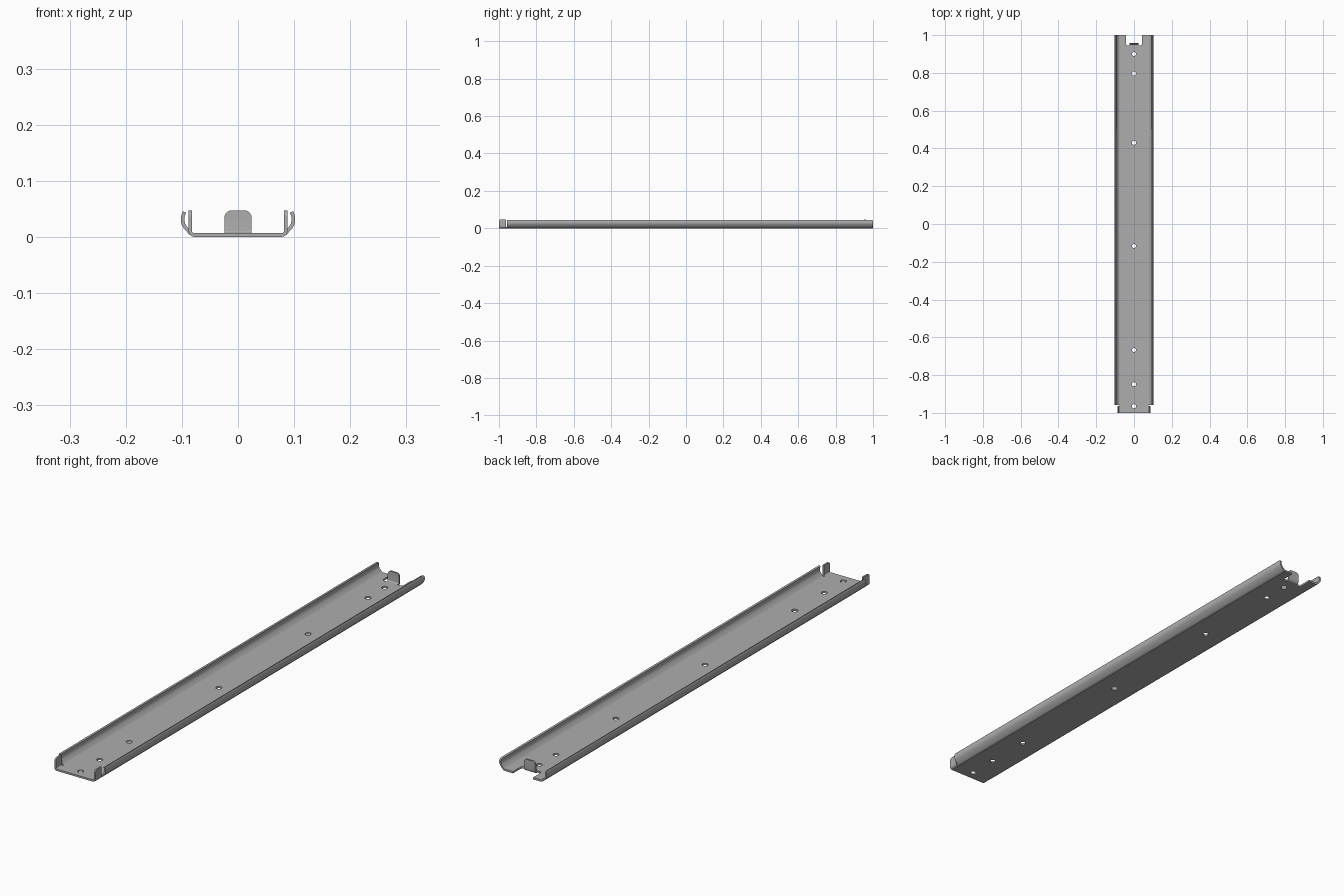
import bpy
import bmesh
import math
from mathutils import Vector, Matrix

default = bpy.data.objects.get("Cube")
if default:
    bpy.data.objects.remove(default, do_unlink=True)

T = 0.007          # sheet thickness
TOP = 0.047        # height of the upright tabs
FLOOR_X = 0.078    # half width of the flat floor

steel = bpy.data.materials.new("grey steel")
steel.use_nodes = True
GREY = (0.42, 0.42, 0.42, 1)
steel.diffuse_color = GREY
steel.node_tree.nodes["Principled BSDF"].inputs["Base Color"].default_value = GREY


def finish(name, bm):
    bmesh.ops.recalc_face_normals(bm, faces=bm.faces)
    mesh = bpy.data.meshes.new(name)
    bm.to_mesh(mesh)
    bm.free()
    mesh.materials.append(steel)
    obj = bpy.data.objects.new(name, mesh)
    bpy.context.collection.objects.link(obj)
    return obj


def smooth(obj):
    bpy.ops.object.select_all(action="DESELECT")
    obj.select_set(True)
    bpy.context.view_layer.objects.active = obj
    bpy.ops.object.shade_smooth_by_angle(angle=math.radians(35))


def outline(path, thick):
    """Closed strip of the given thickness around an open centre line."""
    pts = [Vector(p) for p in path]
    left, right = [], []
    for i, p in enumerate(pts):
        d = (pts[min(i + 1, len(pts) - 1)] - pts[max(i - 1, 0)]).normalized()
        n = Vector((-d.y, d.x)) * thick / 2
        left.append(p + n)
        right.append(p - n)
    return left, right


def bent_strip(name, path, thick, start, end, r_start, r_end, place):
    """Sweep a bent sheet from start to end, rounding its upper corners."""
    left, right = outline(path, thick)
    top = max(p[1] for p in path)

    def inset(z, r):
        h = z - (top - r)
        if r == 0 or h <= 0:
            return 0
        return r - math.sqrt(max(r * r - min(h, r) ** 2, 0))

    bm = bmesh.new()
    rows = []
    for a, b, mid in zip(left, right, path):
        i0 = start + inset(mid[1], r_start)
        i1 = end - inset(mid[1], r_end)
        rows.append([bm.verts.new(place(p, s))
                     for p, s in ((a, i0), (b, i0), (b, i1), (a, i1))])
    for r, q in zip(rows, rows[1:]):
        for k in range(4):
            bm.faces.new((r[k], r[(k + 1) % 4], q[(k + 1) % 4], q[k]))
    bm.faces.new(rows[0])
    bm.faces.new(rows[-1])
    obj = finish(name, bm)
    smooth(obj)
    return obj


def bend_up(x0, x1, r):
    """Centre line running along the floor, then bending straight up."""
    z0, arc = T / 2, [math.pi / 2 * i / 6 for i in range(7)]
    pts = [(x0, z0)]
    pts += [(x1 - r + r * math.sin(a), z0 + r - r * math.cos(a)) for a in arc]
    base, cr = TOP - 0.012, 0.012
    pts += [(x1, base + cr * math.sin(a)) for a in arc]
    return pts


# Floor plate with rounded notch and screw holes
bm = bmesh.new()
bmesh.ops.create_cube(bm, size=1, matrix=Matrix.Translation((0, 0, T / 2))
                      @ Matrix.Diagonal((2 * FLOOR_X, 2, T, 1)))
floor = finish("floor_plate", bm)

bm = bmesh.new()
bmesh.ops.create_cube(bm, size=1, matrix=Matrix.Translation((0, 0.995, 0))
                      @ Matrix.Diagonal((0.086, 0.1, 0.1, 1)))
corners = [e for e in bm.edges
           if abs(e.verts[0].co.z - e.verts[1].co.z) > 0.05 and e.verts[0].co.y < 1]
bmesh.ops.bevel(bm, geom=corners, offset=0.01, segments=4, profile=0.5, affect="EDGES")
for y in (0.9, 0.797, 0.43, -0.117, -0.667, -0.848, -0.965):
    bmesh.ops.create_cone(bm, cap_ends=True, segments=24, radius1=0.011,
                          radius2=0.011, depth=0.1,
                          matrix=Matrix.Translation((0, y, 0)))
cutter = finish("floor_cutter", bm)
cutter.hide_render = True
mod = floor.modifiers.new("cut", "BOOLEAN")
mod.operation = "DIFFERENCE"
mod.solver = "EXACT"
mod.object = cutter
smooth(floor)
bpy.ops.object.modifier_apply(modifier=mod.name)
bpy.data.objects.remove(cutter, do_unlink=True)

# Curled side rails and front upright flanges, mirrored left and right
rail_path = [(FLOOR_X, T / 2), (0.081, 0.0042), (0.084, 0.0062), (0.089, 0.0115),
             (0.094, 0.017), (0.0972, 0.0225), (0.0987, 0.028), (0.0988, 0.033),
             (0.0978, 0.038), (0.0968, 0.041), (0.0955, 0.0445)]
for side, s in (("left", 1), ("right", -1)):
    def along_y(p, t, s=s):
        return (s * p[0], t, p[1])
    bent_strip(side + "_rail", rail_path, T * 0.92, -0.957, 1, 0, 0.008, along_y)
    bent_strip(side + "_front_flange", bend_up(FLOOR_X, 0.085, 0.007), T * 0.9,
               -1, -0.963, 0.01, 0, along_y)

# Upright stop tab in the back notch
bent_strip("back_stop_tab", bend_up(0.944, 0.956, 0.008), T, -0.024, 0.024,
           0.012, 0.012, lambda p, t: (t, p[0], p[1]))
